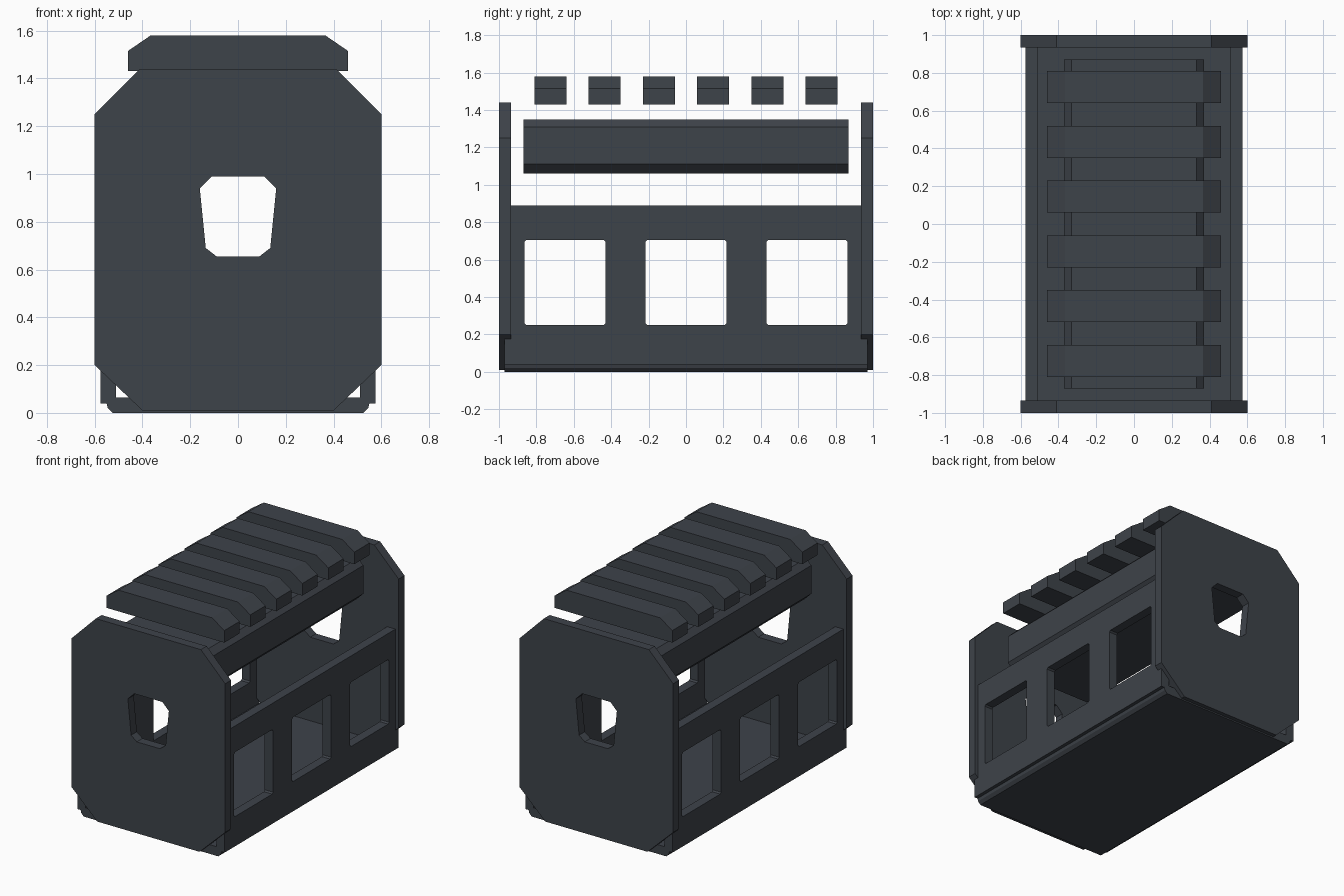
import bpy, bmesh
from mathutils import Vector

if "Cube" in bpy.data.objects:
    bpy.data.objects.remove(bpy.data.objects["Cube"])

steel = bpy.data.materials.new("dark blue grey")
steel.diffuse_color = (0.048, 0.056, 0.068, 1)
steel.use_nodes = True
steel.node_tree.nodes["Principled BSDF"].inputs["Base Color"].default_value = steel.diffuse_color


def prism(name, loops, axis, a, b):
    """Extrude closed outlines along an axis ('x': points are y,z; 'y': points are x,z)."""
    def place(u, v, d):
        return (d, u, v) if axis == 'x' else (u, d, v)
    bm = bmesh.new()
    for pts in loops:
        low = [bm.verts.new(place(u, v, a)) for u, v in pts]
        high = [bm.verts.new(place(u, v, b)) for u, v in pts]
        n = len(pts)
        bm.faces.new(low)
        bm.faces.new(high)
        for i in range(n):
            j = (i + 1) % n
            bm.faces.new((low[i], low[j], high[j], high[i]))
    bmesh.ops.recalc_face_normals(bm, faces=bm.faces[:])
    me = bpy.data.meshes.new(name)
    bm.to_mesh(me)
    bm.free()
    me.materials.append(steel)
    ob = bpy.data.objects.new(name, me)
    bpy.context.collection.objects.link(ob)
    return ob


def mirrored(half):
    """Close a right-hand outline with its mirror image."""
    return half + [(-x, z) for x, z in reversed(half)]


def cut(ob, cutter):
    """Cut one object from another, bake the result and drop the cutter."""
    cutter.hide_render = True
    mod = ob.modifiers.new("cut", 'BOOLEAN')
    mod.operation = 'DIFFERENCE'
    mod.solver = 'EXACT'
    mod.object = cutter
    dg = bpy.context.evaluated_depsgraph_get()
    dg.update()
    me = bpy.data.meshes.new_from_object(ob.evaluated_get(dg))
    ob.modifiers.clear()
    ob.data = me
    bpy.data.objects.remove(cutter)


# Octagonal end plates with a tapered opening
plate = mirrored([(0.40, 0.01), (0.60, 0.20), (0.60, 1.25), (0.41, 1.44)])
opening = mirrored([(0.09, 0.655), (0.135, 0.69), (0.16, 0.94), (0.11, 0.99)])
for name, s in (("front_plate", -1), ("back_plate", 1)):
    ob = prism(name, [plate], 'y', s * 0.935, s * 1.0)
    cut(ob, prism("opening_cutter", [opening], 'y', s * 0.8, s * 1.1))

# U-shaped trough with stepped underside
trough = prism("trough", [mirrored([
    (0.525, 0.0), (0.545, 0.02), (0.55, 0.04), (0.575, 0.04),
    (0.575, 0.89), (0.51, 0.89), (0.51, 0.065)])], 'y', -0.97, 0.97)


# Three windows through both side walls, with slightly clipped corners
def window(cy, w=0.217, z0=0.25, z1=0.705, c=0.01):
    return [(cy - w + c, z0), (cy + w - c, z0), (cy + w, z0 + c), (cy + w, z1 - c),
            (cy + w - c, z1), (cy - w + c, z1), (cy - w, z1 - c), (cy - w, z0 + c)]


cut(trough, prism("window_cutter", [window(y) for y in (-0.647, 0, 0.647)], 'x', -0.8, 0.8))

# Long beam under the slats
prism("beam", [mirrored([(0.32, 1.06), (0.37, 1.11), (0.37, 1.31), (0.33, 1.35)])],
      'y', -0.87, 0.87)

# Six rail slats across the top
slat = mirrored([(0.46, 1.43), (0.46, 1.515), (0.365, 1.58)])
for i in range(6):
    y = -0.725 + 0.29 * i
    prism(f"rail_slat_{i + 1}", [slat], 'y', y - 0.085, y + 0.085)
